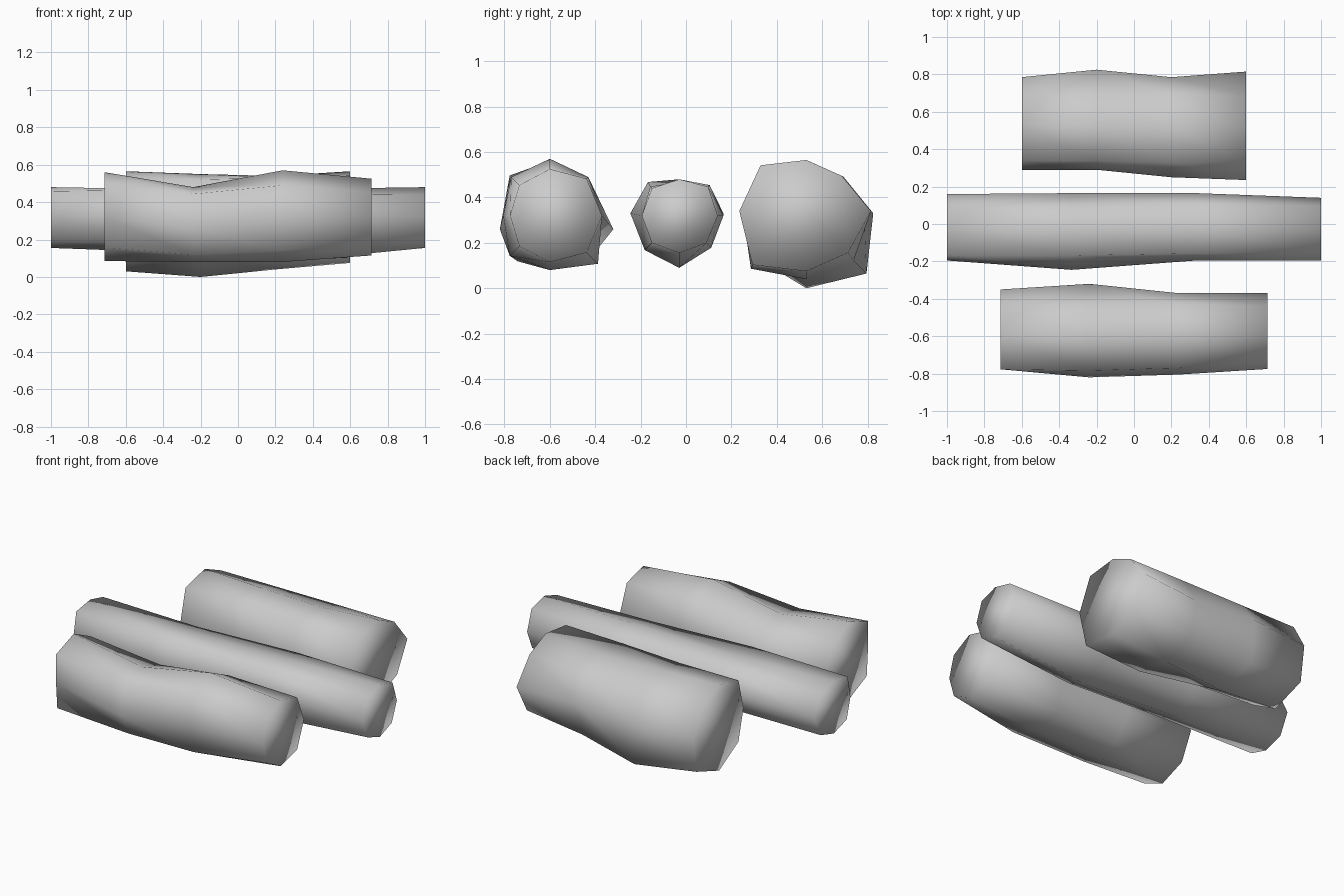
import bpy, bmesh, math


def log(name, half, cy, rings):
    """Lumpy eight-sided log along x; each ring = (centre z, eight radii)."""
    bm = bmesh.new()
    loops = []
    for i, (cz, radii) in enumerate(rings):
        x = -half + 2 * half * i / (len(rings) - 1)
        loop = []
        for k, r in enumerate(radii):
            a = k * math.tau / 8
            loop.append(bm.verts.new((x, cy + r * math.cos(a), cz + r * math.sin(a))))
        loops.append(loop)
    for a, b in zip(loops, loops[1:]):
        for k in range(8):
            n = (k + 1) % 8
            bm.faces.new((a[k], a[n], b[n], b[k]))
    bm.faces.new(loops[0])
    bm.faces.new(loops[-1])
    bmesh.ops.recalc_face_normals(bm, faces=bm.faces)
    for f in bm.faces:
        f.smooth = True
    mesh = bpy.data.meshes.new(name)
    bm.to_mesh(mesh)
    bm.free()
    ob = bpy.data.objects.new(name, mesh)
    bpy.context.collection.objects.link(ob)


# Short thick log at the back
log("back_log", 0.6, 0.53, [
    (0.33, (.255, .23, .235, .27, .24, .27, .30, .315)),
    (0.33, (.295, .23, .22, .27, .24, .29, .33, .375)),
    (0.33, (.255, .23, .21, .285, .28, .345, .29, .295)),
    (0.34, (.285, .22, .225, .285, .295, .335, .265, .26)),
])

# Long thin log in the middle
log("middle_log", 1.0, -0.03, [
    (0.32, (.19, .18, .16, .195, .165, .18, .165, .18)),
    (0.33, (.195, .16, .13, .195, .215, .20, .20, .19)),
    (0.32, (.195, .19, .15, .18, .165, .215, .23, .20)),
    (0.32, (.17, .18, .16, .17, .165, .17, .165, .17)),
])

# Medium log at the front
log("front_log", 0.715, -0.60, [
    (0.32, (.25, .23, .24, .25, .175, .23, .235, .24)),
    (0.26, (.28, .24, .22, .26, .22, .20, .18, .22)),
    (0.32, (.23, .24, .25, .24, .205, .25, .24, .30)),
    (0.32, (.23, .23, .205, .19, .175, .19, .205, .23)),
])
